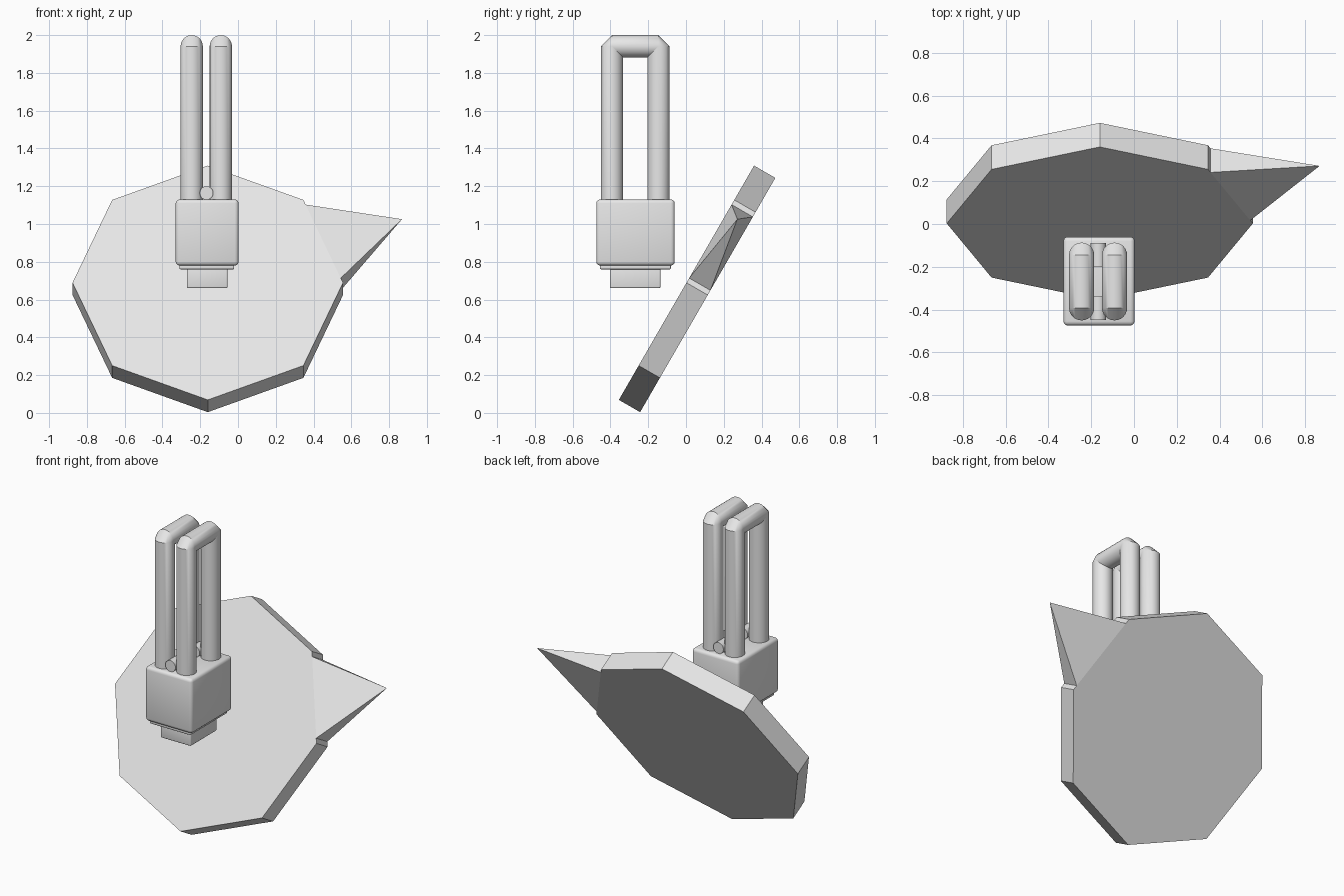
import bpy, bmesh
from math import cos, sin, pi, radians
from mathutils import Matrix, Vector

old = bpy.data.objects.get("Cube")
if old:
    bpy.data.objects.remove(old, do_unlink=True)

grey = bpy.data.materials.new("light_grey")
grey.use_nodes = True
grey.diffuse_color = (0.8, 0.8, 0.8, 1)
grey.node_tree.nodes["Principled BSDF"].inputs["Base Color"].default_value = (0.8, 0.8, 0.8, 1)


def finish(name, bm, smooth=False):
    bmesh.ops.recalc_face_normals(bm, faces=bm.faces)
    for f in bm.faces:
        f.smooth = smooth
    mesh = bpy.data.meshes.new(name)
    bm.to_mesh(mesh)
    bm.free()
    mesh.materials.append(grey)
    obj = bpy.data.objects.new(name, mesh)
    bpy.context.collection.objects.link(obj)
    return obj


def smooth_by_angle(obj, degrees):
    bpy.ops.object.select_all(action='DESELECT')
    obj.select_set(True)
    bpy.context.view_layer.objects.active = obj
    bpy.ops.object.shade_smooth_by_angle(angle=radians(degrees))


def box(name, low, high, bevel):
    low, high = Vector(low), Vector(high)
    bm = bmesh.new()
    bmesh.ops.create_cube(bm, size=1, matrix=Matrix.Translation((low + high) / 2)
                          @ Matrix.Diagonal((high - low).to_4d()))
    bmesh.ops.bevel(bm, geom=bm.edges[:], offset=bevel, segments=3, profile=0.5, affect='EDGES')
    smooth_by_angle(finish(name, bm), 40)


# Tilted octagonal plate with a spike on one edge
THICK, RADIUS = 0.13, 0.716
tilt = Matrix.Translation((-0.16, 0.0025, 0.689)) @ Matrix.Rotation(radians(60), 4, 'X')

bm = bmesh.new()
bmesh.ops.create_cone(bm, cap_ends=True, segments=8, radius1=RADIUS, radius2=RADIUS, depth=THICK)
bmesh.ops.transform(bm, matrix=tilt @ Matrix.Translation((0, 0, -THICK / 2)), verts=bm.verts)
finish("octagon_plate", bm)

bm = bmesh.new()
edge = RADIUS * cos(pi / 8)
base = [bm.verts.new((edge, y, z)) for y, z in
        ((-0.243, 0), (0.243, 0), (0.243, -THICK), (-0.243, -THICK))]
tip = bm.verts.new((1.113, 0, -THICK / 2))
bm.faces.new(base)
for i in range(4):
    bm.faces.new((base[i], base[(i + 1) % 4], tip))
bmesh.ops.transform(bm, matrix=tilt @ Matrix.Rotation(pi / 8, 4, 'Z'), verts=bm.verts)
finish("spike", bm)

# Lamp housing, collar and plug
box("lamp_housing", (-0.33, -0.475, 0.78), (0.003, -0.06, 1.13), 0.02)
box("collar", (-0.31, -0.455, 0.76), (-0.02, -0.08, 0.79), 0.006)
box("plug", (-0.27, -0.402, 0.66), (-0.055, -0.135, 0.77), 0.008)

# U-shaped lamp tubes with chamfered elbows
TUBE, SIDES, TOP = 0.059, 24, 1.941
FRONT, BACK = -0.392, -0.146


def lamp_tube(name, x):
    # each ring: y, z, and the directions its sine part points in
    rings = [(FRONT, 1.1, -1, 0), (FRONT, TOP, -1, 0), (FRONT, TOP, 0, 1),
             (BACK, TOP, 0, 1), (BACK, TOP, 1, 0), (BACK, 1.1, 1, 0)]
    bm = bmesh.new()
    loops = []
    for y, z, dy, dz in rings:
        loops.append([bm.verts.new((x + TUBE * cos(a), y + dy * TUBE * sin(a), z + dz * TUBE * sin(a)))
                      for a in (2 * pi * i / SIDES for i in range(SIDES))])
    for a, b in zip(loops, loops[1:]):
        for i in range(SIDES):
            j = (i + 1) % SIDES
            # elbow hinge points coincide, so drop repeats after welding
            bm.faces.new((a[i], a[j], b[j], b[i]))
    bm.faces.new(loops[0])
    bm.faces.new(loops[-1])
    bmesh.ops.remove_doubles(bm, verts=bm.verts, dist=0.0001)
    smooth_by_angle(finish(name, bm), 35)


lamp_tube("right_lamp_tube", -0.245)
lamp_tube("left_lamp_tube", -0.091)

# Short rounded bridges between the tube feet
for name, y in (("front_bridge", FRONT), ("back_bridge", BACK)):
    bm = bmesh.new()
    bmesh.ops.create_cone(bm, cap_ends=True, segments=20, radius1=0.036, radius2=0.036, depth=0.112)
    bmesh.ops.transform(bm, matrix=Matrix.Translation((-0.167, y, 1.164))
                        @ Matrix.Rotation(pi / 2, 4, 'X'), verts=bm.verts)
    smooth_by_angle(finish(name, bm), 40)
